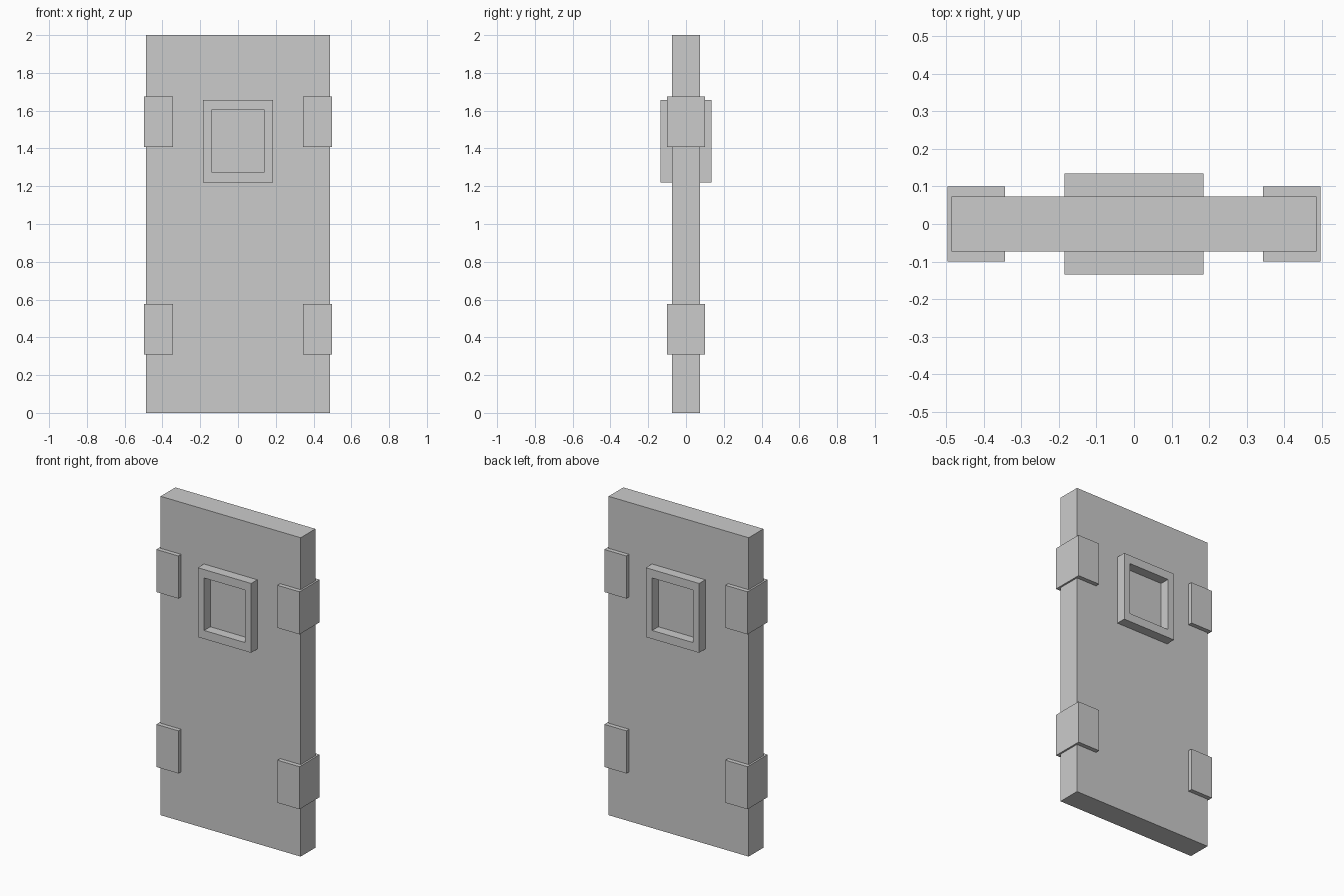
import bpy, bmesh

if "Cube" in bpy.data.objects:
    bpy.data.objects.remove(bpy.data.objects["Cube"])


def add_object(name, bm):
    bmesh.ops.recalc_face_normals(bm, faces=bm.faces)
    mesh = bpy.data.meshes.new(name)
    bm.to_mesh(mesh)
    bm.free()
    obj = bpy.data.objects.new(name, mesh)
    bpy.context.collection.objects.link(obj)
    return obj


def box(name, x0, x1, half_y, z0, z1):
    bm = bmesh.new()
    bmesh.ops.create_cube(bm, size=1)
    for v in bm.verts:
        v.co = (x1 if v.co.x > 0 else x0,
                half_y if v.co.y > 0 else -half_y,
                z1 if v.co.z > 0 else z0)
    return add_object(name, bm)


def rect_ring(name, outer, inner, half_y):
    """Rectangular ring running through y; outer and inner are (half_x, z0, z1)."""
    bm = bmesh.new()

    def loop(rect, y):
        hx, z0, z1 = rect
        return [bm.verts.new((x, y, z))
                for x, z in ((-hx, z0), (hx, z0), (hx, z1), (-hx, z1))]

    loops = [loop(outer, -half_y), loop(outer, half_y),
             loop(inner, half_y), loop(inner, -half_y)]
    for i in range(4):
        a, b = loops[i], loops[(i + 1) % 4]
        for j in range(4):
            k = (j + 1) % 4
            bm.faces.new((a[j], a[k], b[k], b[j]))
    return add_object(name, bm)


# Door slab
box("door_panel", -0.486, 0.486, 0.073, 0.0, 2.0)

# Window frame standing out from both faces of the slab
rect_ring("window_frame", (0.185, 1.221, 1.656), (0.141, 1.274, 1.603), 0.134)

# Hinge blocks wrapping both edges, upper and lower
for level, z0, z1 in (("lower", 0.31, 0.577), ("upper", 1.407, 1.674)):
    for side, x0, x1 in (("left", -0.497, -0.344), ("right", 0.344, 0.497)):
        box(f"{level}_{side}_hinge_block", x0, x1, 0.10, z0, z1)
